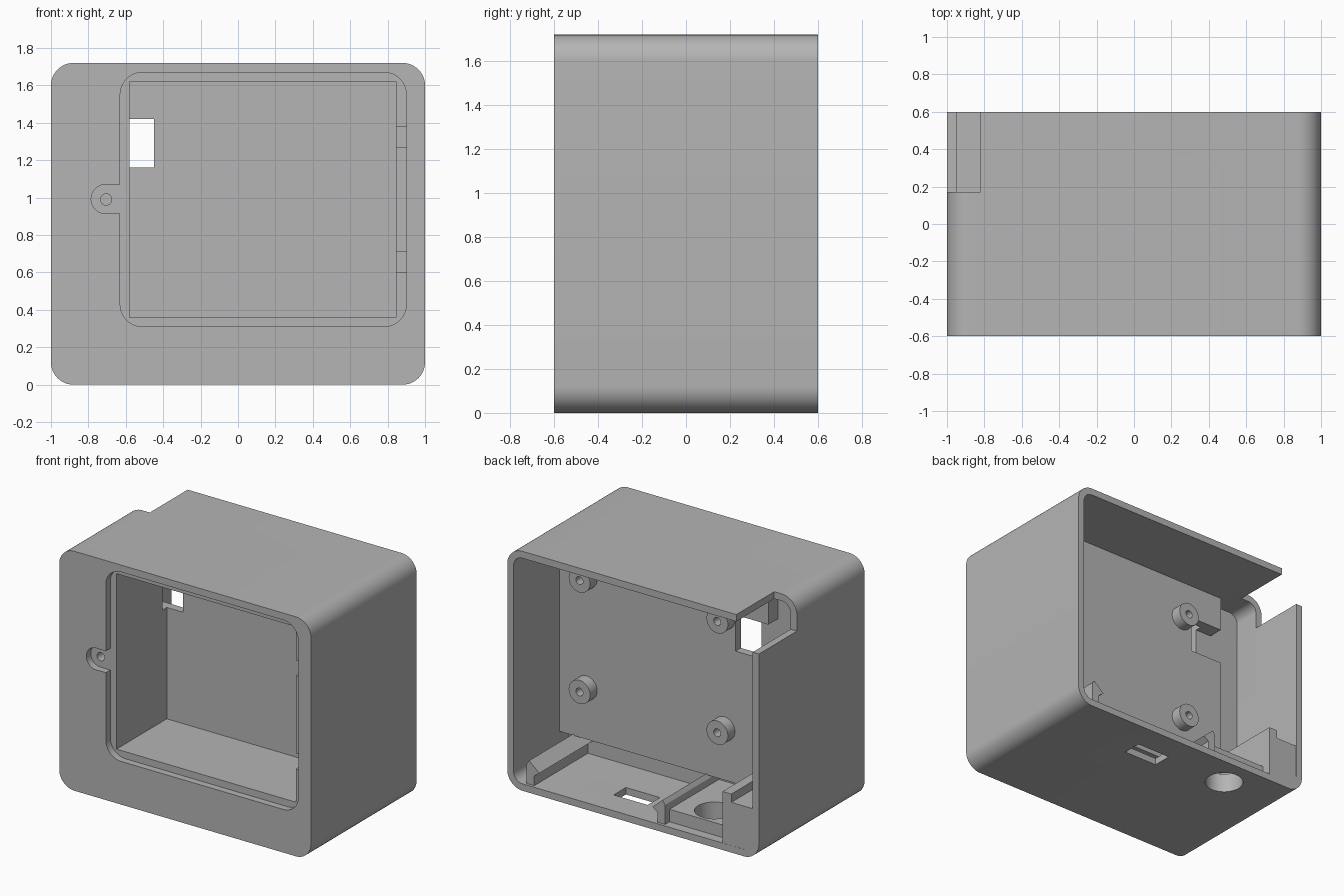
import bpy, bmesh, math
from mathutils import Matrix

if "Cube" in bpy.data.objects:
    bpy.data.objects.remove(bpy.data.objects["Cube"])

GREY = 0.46
mat = bpy.data.materials.new("plain grey")
mat.use_nodes = True
mat.diffuse_color = (GREY, GREY, GREY, 1)
mat.node_tree.nodes["Principled BSDF"].inputs["Base Color"].default_value = (GREY, GREY, GREY, 1)


def finish(name, bm):
    bmesh.ops.recalc_face_normals(bm, faces=bm.faces)
    mesh = bpy.data.meshes.new(name)
    bm.to_mesh(mesh)
    bm.free()
    mesh.materials.append(mat)
    ob = bpy.data.objects.new(name, mesh)
    bpy.context.collection.objects.link(ob)
    return ob


def prism(name, outline, y0, y1):
    """Extrude an x-z outline along y."""
    bm = bmesh.new()
    face = bm.faces.new([bm.verts.new((x, y0, z)) for x, z in outline])
    moved = bmesh.ops.extrude_face_region(bm, geom=[face])["geom"]
    bmesh.ops.translate(bm, vec=(0, y1 - y0, 0),
                        verts=[v for v in moved if isinstance(v, bmesh.types.BMVert)])
    return finish(name, bm)


def rounded(x0, x1, z0, z1, radii=(0, 0, 0, 0), steps=12):
    """Rectangle outline; radii run top right, top left, bottom left, bottom right."""
    corners = [(x1, z1, -1, -1), (x0, z1, 1, -1), (x0, z0, 1, 1), (x1, z0, -1, 1)]
    points = []
    for i, ((x, z, sx, sz), r) in enumerate(zip(corners, radii)):
        if not r:
            points.append((x, z))
            continue
        for k in range(steps + 1):
            a = math.pi / 2 * (i + k / steps)
            points.append((x + sx * r + r * math.cos(a), z + sz * r + r * math.sin(a)))
    return points


def box(name, x0, x1, y0, y1, z0, z1):
    return prism(name, rounded(x0, x1, z0, z1), y0, y1)


def cylinder(name, centre, radius, depth, axis):
    bm = bmesh.new()
    turn = Matrix.Rotation(math.pi / 2, 4, "X") if axis == "Y" else Matrix()
    bmesh.ops.create_cone(bm, cap_ends=True, segments=40, radius1=radius, radius2=radius,
                          depth=depth, matrix=Matrix.Translation(centre) @ turn)
    return finish(name, bm)


def cut(target, cutter):
    cutter.hide_render = True
    mod = target.modifiers.new("cut", "BOOLEAN")
    mod.operation, mod.solver, mod.object = "DIFFERENCE", "EXACT", cutter
    bpy.context.view_layer.objects.active = target
    bpy.ops.object.modifier_apply(modifier=mod.name)
    bpy.data.objects.remove(cutter)


PLATE, DEEP = 0.08, -0.03      # y of the mounting plate and of the deeper recesses
R = 0.07                       # inner corner radius
parts = []

# Solid rounded housing
body = prism("housing", rounded(-1, 1, 0, 1.72, [0.12] * 4), -0.6, 0.6)
parts.append(body)

# Rear cavity, wiring channel and low recess under the plate
cut(body, prism("cavity", rounded(-0.95, 0.95, 0.05, 1.67, [R] * 4), PLATE, 0.8))
cut(body, prism("channel", rounded(-0.95, -0.71, 0.05, 1.67, (0, R, R, 0)), DEEP, 0.3))
cut(body, prism("low_recess", rounded(-0.8, 0.95, 0.05, 0.21, (0, 0, 0, R)), DEEP, 0.3))

# Front lid recess with screw tab, then the deep front pocket
LID = -0.55
cut(body, prism("lid_recess", rounded(-0.63, 0.9, 0.31, 1.67, [0.12] * 4), -0.8, LID))
cut(body, prism("tab_recess", rounded(-0.785, -0.6, 0.915, 1.07, (0, 0.077, 0.077, 0)), -0.8, LID))
cut(body, cylinder("screw_hole", (-0.705, -0.4, 0.99), 0.03, 0.4, "Y"))
cut(body, box("pocket", -0.58, 0.845, -0.7, 0.02, 0.36, 1.62))
for z in (0.60, 1.27):
    cut(body, box("latch_slot", 0.8, 0.9, -0.56, -0.45, z, z + 0.11))

# Cable window between pocket and channel
cut(body, box("cable_window", -0.75, -0.45, DEEP + 0.001, 0.2, 1.16, 1.42))

# Open upper rear corner
cut(body, box("corner_notch", -1.2, -0.82, 0.17, 0.8, 1.485, 1.9))

# Floor openings
cut(body, box("floor_slot", 0.025, 0.295, 0.26, 0.40, -0.1, 0.1))
HOLE = (-0.49, 0.377, 0.05)
cut(body, cylinder("round_hole", HOLE, 0.13, 0.4, "Z"))

# Thickened floor around the round opening
pad = box("floor_pad", -0.72, -0.23, DEEP - 0.01, 0.53, 0.03, 0.14)
cut(pad, cylinder("round_hole", HOLE, 0.13, 0.4, "Z"))
parts.append(pad)

# Stepped corner block
parts.append(prism("corner_block", [(-0.71, 0.03), (-0.71, 0.42), (-0.78, 0.42), (-0.78, 0.36),
                                    (-0.97, 0.36), (-0.97, 0.1), (-0.9, 0.03)], DEEP - 0.01, 0.599))

# Facing pair of hooked board rails
hook = [(0.86, 0.04), (0.86, 0.19), (0.84, 0.22), (0.76, 0.15), (0.80, 0.12), (0.80, 0.04)]
parts.append(prism("left_rail", hook, DEEP - 0.01, 0.58))
parts.append(prism("right_rail", [(0.62 - x, z) for x, z in hook], DEEP - 0.01, 0.58))

# Board standoffs on the plate
for x in (-0.36, 0.735):
    for z in (0.58, 1.38):
        post = cylinder("standoff", (x, PLATE + 0.03, z), 0.085, 0.1, "Y")
        cut(post, cylinder("post_hole", (x, PLATE + 0.08, z), 0.028, 0.15, "Y"))
        parts.append(post)

# Smooth the rounds, keep the edges crisp
bpy.ops.object.select_all(action="DESELECT")
for ob in parts:
    ob.select_set(True)
bpy.context.view_layer.objects.active = body
bpy.ops.object.shade_smooth_by_angle(angle=math.radians(30))
